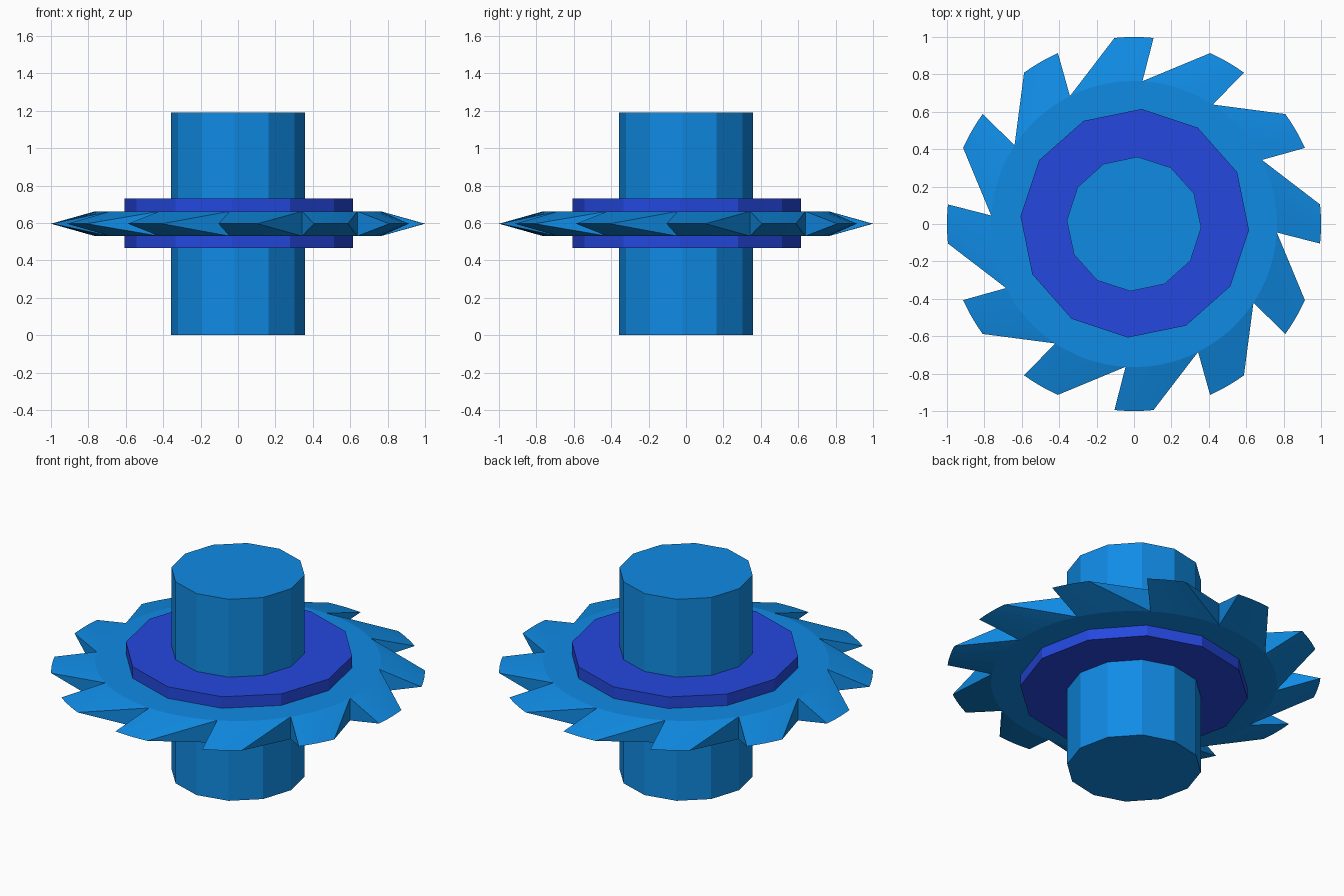
import bpy, bmesh, math

if "Cube" in bpy.data.objects:
    bpy.data.objects.remove(bpy.data.objects["Cube"])

def material(name, rgb):
    m = bpy.data.materials.new(name)
    m.diffuse_color = (*rgb, 1)
    m.use_nodes = True
    m.node_tree.nodes["Principled BSDF"].inputs["Base Color"].default_value = m.diffuse_color
    return m

BLUE = material("bright blue", (0.005, 0.26, 0.78))
ROYAL = material("royal blue", (0.018, 0.065, 0.74))

def finish(bm, name, mat):
    bmesh.ops.remove_doubles(bm, verts=bm.verts, dist=1e-4)
    bmesh.ops.recalc_face_normals(bm, faces=bm.faces)
    me = bpy.data.meshes.new(name)
    bm.to_mesh(me)
    bm.free()
    me.materials.append(mat)
    ob = bpy.data.objects.new(name, me)
    bpy.context.collection.objects.link(ob)
    return ob

def polar(r, deg, z, off=0.0):
    a = math.radians(deg)
    return (r * math.cos(a) + off, r * math.sin(a) + off, z)

def prism(name, r, z0, z1, start, mat, off=0.0):
    bm = bmesh.new()
    rings = [[bm.verts.new(polar(r, start + 30 * i, z, off)) for i in range(12)] for z in (z0, z1)]
    for ring in rings:
        bm.faces.new(ring)
    for i in range(12):
        j = (i + 1) % 12
        bm.faces.new((rings[0][i], rings[0][j], rings[1][j], rings[1][i]))
    return finish(bm, name, mat)

# Twelve-sided shaft and collar
prism("shaft", 0.36, 0, 1.19, -3, BLUE)
prism("collar", 0.612, 0.465, 0.73, -3.5, ROYAL, 0.004)

# Toothed wheel: flat disc whose rim lofts to twelve slanted knife-edged teeth
TEETH, SEG = 12, 6
LOW, MID, HIGH = 0.53, 0.596, 0.662
bm = bmesh.new()
caps = {LOW: [], HIGH: []}
for t in range(TEETH):
    turn = 30 * t
    tip = [bm.verts.new(polar(1.0, turn - 6 + 12 * k / SEG, MID)) for k in range(SEG + 1)]
    sides = {}
    for z in (LOW, HIGH):
        base = [bm.verts.new(polar(0.765, turn - 3.4 + 30 * k / SEG, z)) for k in range(SEG + 1)]
        for k in range(SEG):
            bm.faces.new((base[k], base[k + 1], tip[k + 1], tip[k]))
        caps[z] += base[:-1]
        sides[z] = base
    for k in (0, SEG):
        bm.faces.new((sides[LOW][k], sides[HIGH][k], tip[k]))
for ring in caps.values():
    bm.faces.new(ring)
finish(bm, "toothed_wheel", BLUE)
